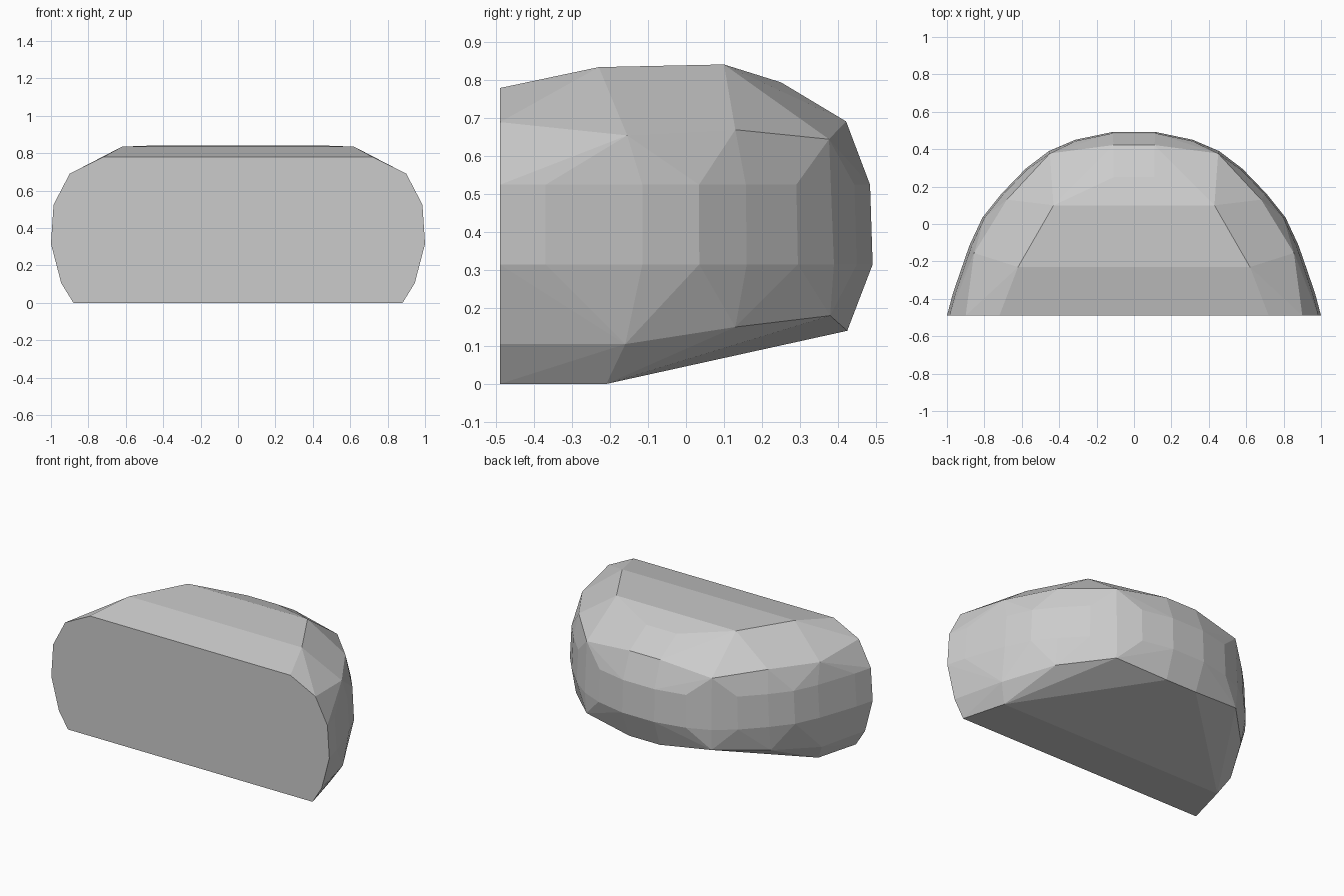
import bpy, bmesh

if "Cube" in bpy.data.objects:
    bpy.data.objects.remove(bpy.data.objects["Cube"])

# Right-hand half of each horizontal band; every point is mirrored across x
lower_waist = [(1, -.49), (.968, -.37), (.88, -.115), (.81, .035), (.71, .16),
               (.58, .295), (.455, .39), (.315, .45), (.115, .492)]
base = [(.88, -.49, 0), (.805, -.21, 0), (.945, -.49, .105), (.865, -.16, .105),
        (.7, .13, .15), (.45, .38, .18), (.11, .425, .14)]
shoulder = [(.9, -.49, .69), (.855, -.155, .655), (.68, .13, .67),
            (.45, .377, .645), (.11, .422, .692)]
crown = [(.72, -.49, .78), (.62, -.23, .835), (.43, .1, .842), (.11, .25, .795)]

points = base + shoulder + crown
points += [(x, y, .315) for x, y in lower_waist]
points += [(x * .986, y * .986 if y > 0 else y, .525) for x, y in lower_waist]

# Faceted half-round shell wrapped around the bands
bm = bmesh.new()
for x, y, z in points:
    for side in (1, -1):
        bm.verts.new((side * x, y, z))
hull = bmesh.ops.convex_hull(bm, input=bm.verts)
loose = [v for v in bm.verts if not v.link_faces]
bmesh.ops.delete(bm, geom=loose, context='VERTS')
bmesh.ops.dissolve_limit(bm, angle_limit=.02, verts=bm.verts, edges=bm.edges)
bmesh.ops.recalc_face_normals(bm, faces=bm.faces)

mesh = bpy.data.meshes.new("faceted_shell")
bm.to_mesh(mesh)
bm.free()
bpy.context.collection.objects.link(bpy.data.objects.new("faceted_shell", mesh))
